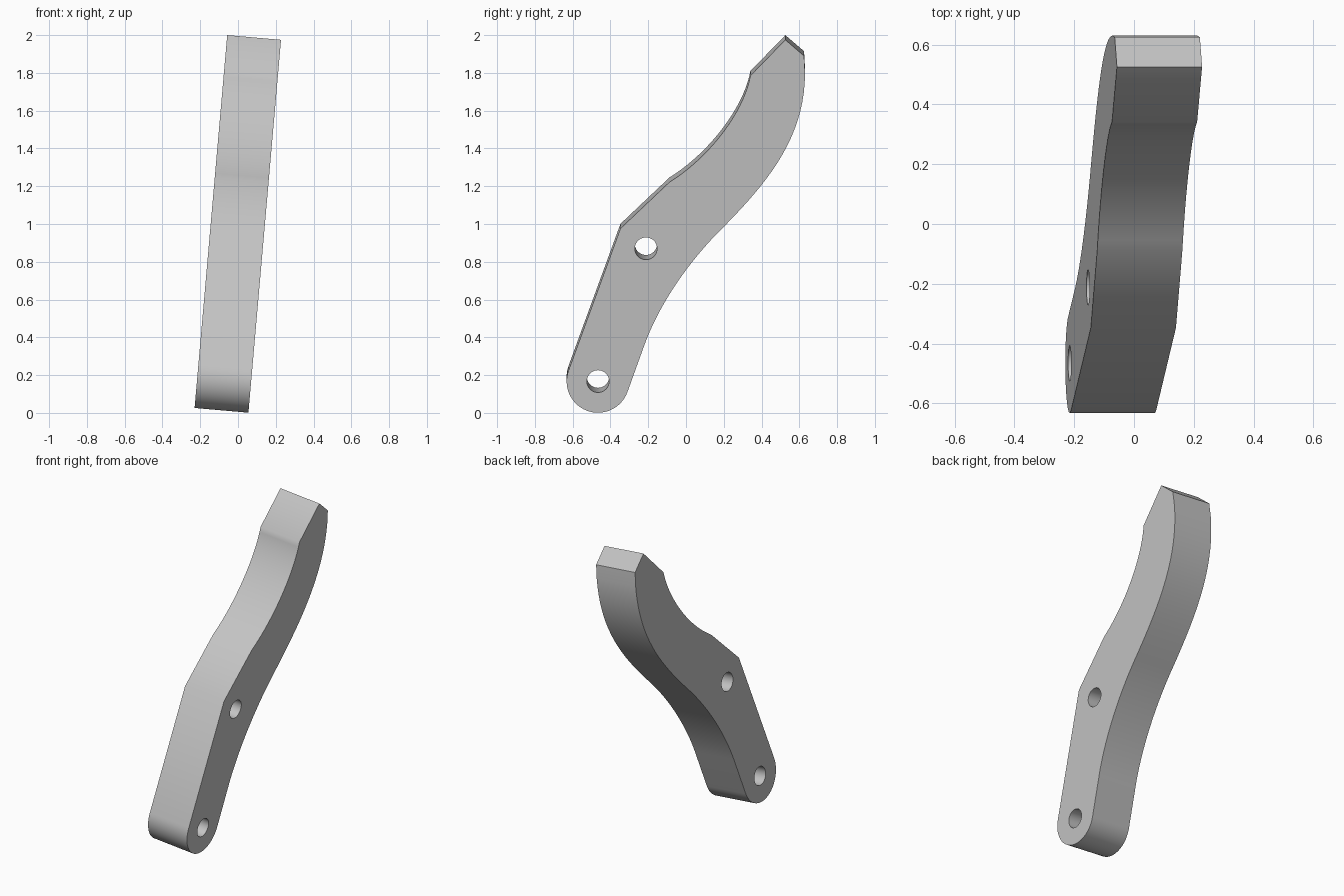
import bpy, bmesh, math
from mathutils import Vector
from mathutils.geometry import interpolate_bezier

if "Cube" in bpy.data.objects:
    bpy.data.objects.remove(bpy.data.objects["Cube"])

TILT = math.radians(5)
THICK = 0.286
ORIGIN = Vector((0.055, 0, 0))

grey = bpy.data.materials.new("light grey")
grey.use_nodes = True
colour = (0.55, 0.55, 0.55, 1)
grey.diffuse_color = colour
grey.node_tree.nodes["Principled BSDF"].inputs["Base Color"].default_value = colour


def bezier(a, b, c, d, n=20):
    return [tuple(p)[:2] for p in interpolate_bezier(
        Vector((*a, 0)), Vector((*b, 0)), Vector((*c, 0)), Vector((*d, 0)), n)]


def arc(centre, radius, start, end, n):
    angles = [math.radians(start + (end - start) * i / n) for i in range(n + 1)]
    return [(centre[0] + radius * math.cos(a), centre[1] + radius * math.sin(a)) for a in angles]


def prism(name, outline, u0, u1):
    """Extrude a (y, z) outline across the tilted plate thickness."""
    bm = bmesh.new()
    face = bm.faces.new([bm.verts.new((u0, y, z / math.cos(TILT))) for y, z in outline])
    result = bmesh.ops.extrude_face_region(bm, geom=[face])
    moved = [v for v in result["geom"] if isinstance(v, bmesh.types.BMVert)]
    bmesh.ops.translate(bm, verts=moved, vec=(u1 - u0, 0, 0))
    bmesh.ops.recalc_face_normals(bm, faces=bm.faces)
    mesh = bpy.data.meshes.new(name)
    bm.to_mesh(mesh)
    bm.free()
    mesh.materials.append(grey)
    obj = bpy.data.objects.new(name, mesh)
    obj.location = ORIGIN
    obj.rotation_euler.y = TILT
    bpy.context.collection.objects.link(obj)
    return obj


# Curved lever arm: rounded foot, S-shaped back, pointed tip, notched front
foot = (-0.466, 0.167)
outline = arc(foot, 0.166, 159, 340, 32)
outline += bezier((-0.22, 0.36), (-0.14, 0.58), (0.02, 0.81), (0.2, 0.985))
outline += bezier((0.2, 0.985), (0.42, 1.21), (0.63, 1.45), (0.63, 1.8))[1:]
outline += [(0.625, 1.89), (0.526, 1.975)]
outline += bezier((0.341, 1.785), (0.305, 1.59), (0.12, 1.35), (-0.087, 1.222))
outline += [(-0.347, 0.976)]
arm = prism("lever_arm", outline, 0, -THICK)

# Two pin holes
for name, centre in (("foot_hole", foot), ("middle_hole", (-0.212, 0.87))):
    cutter = prism(name, arc(centre, 0.059, 0, 360, 40)[:-1], 0.1, -THICK - 0.1)
    cutter.hide_render = True
    bpy.context.view_layer.update()
    mod = arm.modifiers.new(name, "BOOLEAN")
    mod.operation = "DIFFERENCE"
    mod.solver = "EXACT"
    mod.object = cutter
    bpy.context.view_layer.objects.active = arm
    bpy.ops.object.modifier_apply(modifier=name)
    bpy.data.objects.remove(cutter)

# Smooth the rim, keep the cap edges and tip crisp
bpy.ops.object.select_all(action="DESELECT")
arm.select_set(True)
bpy.context.view_layer.objects.active = arm
bpy.ops.object.shade_smooth_by_angle(angle=math.radians(38))
